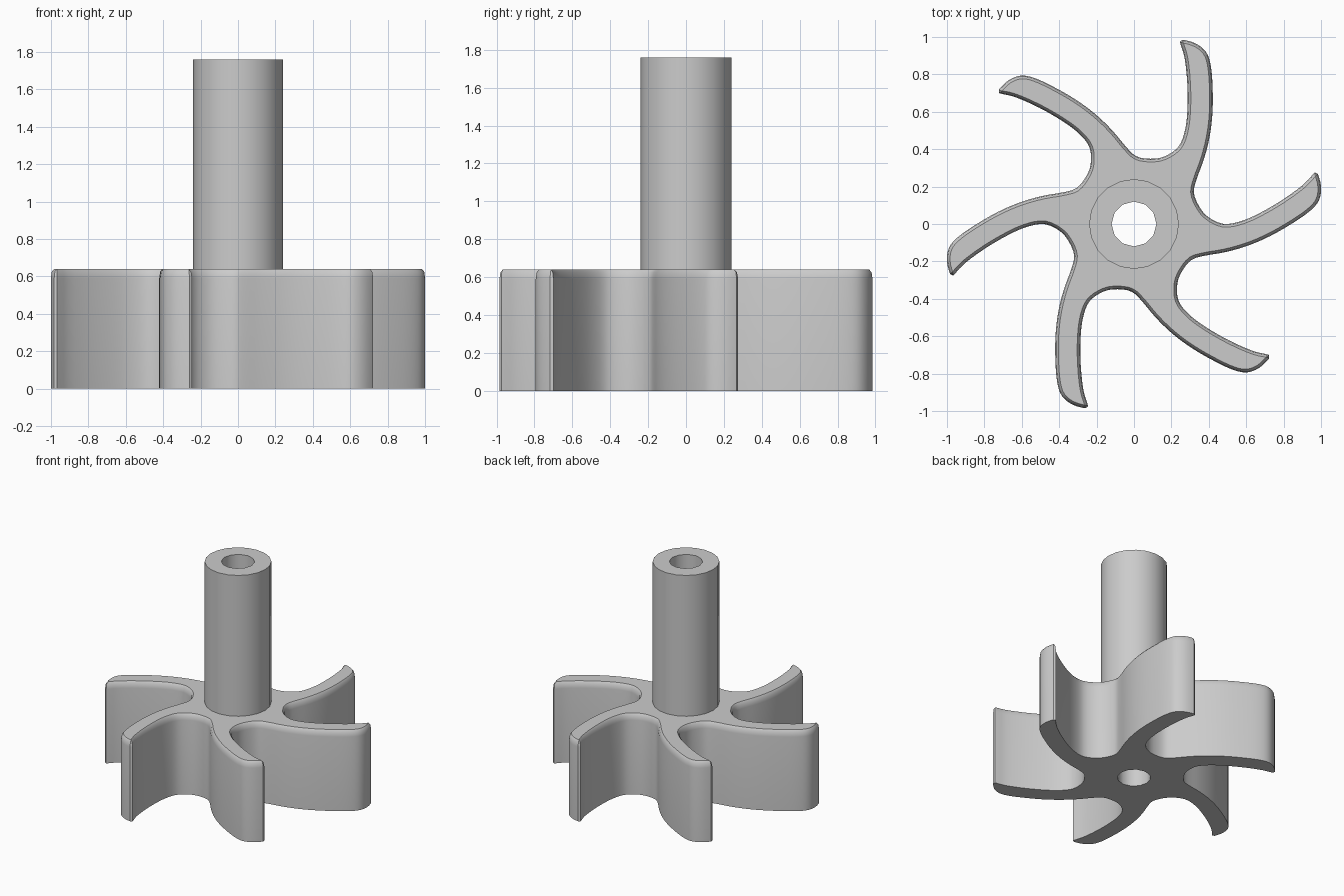
import bpy, bmesh, math
from mathutils import Vector, Matrix

cube = bpy.data.objects.get("Cube")
if cube:
    bpy.data.objects.remove(cube)

VANES = 6
WHEEL_TOP = 0.64
SHAFT_TOP = 1.76
SHAFT_R, BORE_R = 0.24, 0.12
SHAFT_SIDES, BORE_SIDES = 20, 12

grey = bpy.data.materials.new("grey")
grey.use_nodes = True
colour = (0.6, 0.6, 0.6, 1)
grey.diffuse_color = colour
grey.node_tree.nodes["Principled BSDF"].inputs["Base Color"].default_value = colour


def ring(bm, points, z):
    return [bm.verts.new((p[0], p[1], z)) for p in points]


def circle(radius, sides):
    return [(radius * math.cos(math.tau * i / sides),
             radius * math.sin(math.tau * i / sides)) for i in range(sides)]


def bridge(bm, a, b):
    n = len(a)
    for i in range(n):
        j = (i + 1) % n
        bm.faces.new((a[i], a[j], b[j], b[i]))


def cap(bm, outer, inner, up):
    edges = []
    for loop in (outer, inner):
        for a, b in zip(loop, loop[1:] + loop[:1]):
            edges.append(bm.edges.get((a, b)) or bm.edges.new((a, b)))
    bmesh.ops.triangle_fill(bm, edges=edges, use_beauty=True, normal=(0, 0, up))


def finish(bm, name):
    bmesh.ops.recalc_face_normals(bm, faces=bm.faces)
    mesh = bpy.data.meshes.new(name)
    bm.to_mesh(mesh)
    bm.free()
    mesh.materials.append(grey)
    obj = bpy.data.objects.new(name, mesh)
    bpy.context.collection.objects.link(obj)
    bpy.ops.object.select_all(action='DESELECT')
    obj.select_set(True)
    bpy.context.view_layer.objects.active = obj
    bpy.ops.object.shade_smooth_by_angle(angle=math.radians(32))


def smooth_loop(points, steps):
    # Closed spline through the points; short tip edges stay straight
    out, n = [], len(points)
    for i in range(n):
        a, b, c, d = (points[(i + k) % n] for k in (-1, 0, 1, 2))
        count = steps if (c - b).length > 0.03 else 1
        for s in range(count):
            t = s / count
            out.append(0.5 * (2 * b + (c - a) * t
                              + (2 * a - 5 * b + 4 * c - d) * t ** 2
                              + (3 * b - a - 3 * c + d) * t ** 3))
    return out


def inset(points, amount):
    out, n = [], len(points)
    for i in range(n):
        e1 = (points[i] - points[i - 1]).normalized()
        e2 = (points[(i + 1) % n] - points[i]).normalized()
        n1, n2 = Vector((-e1.y, e1.x)), Vector((-e2.y, e2.x))
        m = (n1 + n2).normalized()
        out.append(points[i] + m * amount / max(m.dot(n1), 0.7))
    return out


# One curved vane, from valley to valley, counterclockwise
vane = [(0.345, 0.10), (0.32, 0.17), (0.335, 0.24), (0.375, 0.35),
        (0.405, 0.47), (0.42, 0.60), (0.42, 0.74), (0.41, 0.85),
        (0.385, 0.92), (0.33, 0.965), (0.26, 0.985), (0.245, 0.975),
        (0.27, 0.89), (0.285, 0.75), (0.285, 0.60), (0.27, 0.49),
        (0.235, 0.41), (0.16, 0.36)]
outline = []
for k in range(VANES):
    turn = Matrix.Rotation(math.tau * k / VANES, 2)
    outline += [turn @ Vector(p) for p in vane]
outline = smooth_loop(outline, 3)

# Vane wheel with a softened top edge
bm = bmesh.new()
levels = [(0, 0), (0.59, 0), (0.625, 0.005), (WHEEL_TOP, 0.017)]
rings = [ring(bm, inset(outline, d), z) for z, d in levels]
for low, high in zip(rings, rings[1:]):
    bridge(bm, low, high)
cap(bm, rings[0], ring(bm, circle(BORE_R, BORE_SIDES), 0), -1)
cap(bm, rings[-1], ring(bm, circle(SHAFT_R, SHAFT_SIDES), WHEEL_TOP), 1)
finish(bm, "vane_wheel")

# Hollow shaft, with its bore running down through the wheel
bm = bmesh.new()
shaft_low = ring(bm, circle(SHAFT_R, SHAFT_SIDES), WHEEL_TOP)
shaft_high = ring(bm, circle(SHAFT_R, SHAFT_SIDES), SHAFT_TOP)
bore_high = ring(bm, circle(BORE_R, BORE_SIDES), SHAFT_TOP)
bore_low = ring(bm, circle(BORE_R, BORE_SIDES), 0)
bridge(bm, shaft_low, shaft_high)
cap(bm, shaft_high, bore_high, 1)
bridge(bm, bore_high, bore_low)
finish(bm, "hollow_shaft")
